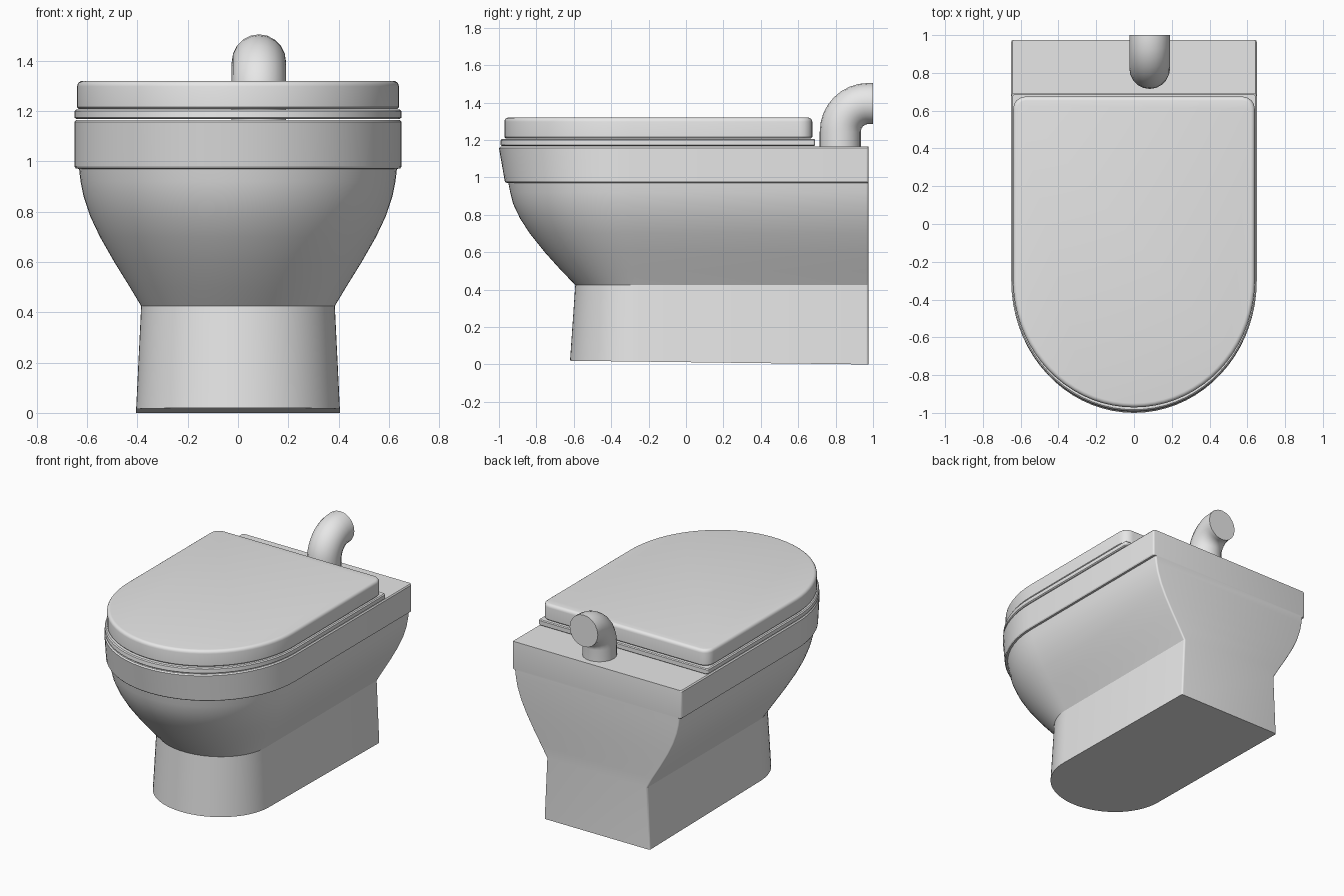
import bpy, bmesh, math
from mathutils import Vector

if "Cube" in bpy.data.objects:
    bpy.data.objects.remove(bpy.data.objects["Cube"])

white = bpy.data.materials.new("white ceramic")
white.diffuse_color = (0.8, 0.8, 0.8, 1)
white.use_nodes = True
white.node_tree.nodes["Principled BSDF"].inputs["Base Color"].default_value = white.diffuse_color


def d_ring(z, w, front, back=0.975, yc=-0.3, r=0.012, n=36, c=4):
    """D-shaped outline: elliptical front, straight sides, rounded back corners."""
    pts = []
    for i in range(n + 1):
        a = math.pi + math.pi * i / n
        pts.append(Vector((w * math.cos(a), yc + (yc - front) * math.sin(a), z)))
    for side, start in ((1, 0), (-1, math.pi / 2)):
        for i in range(c + 1):
            a = start + math.pi / 2 * i / c
            pts.append(Vector((side * (w - r) + r * math.cos(a), back - r + r * math.sin(a), z)))
    return pts


def loft(name, rings, closed=False, angle=25):
    """Skin a stack of rings; cap both ends or join last ring to first."""
    bm = bmesh.new()
    loops = [[bm.verts.new(p) for p in ring] for ring in rings]
    pairs = list(zip(loops, loops[1:])) + ([(loops[-1], loops[0])] if closed else [])
    for a, b in pairs:
        for i in range(len(a)):
            j = (i + 1) % len(a)
            bm.faces.new((a[i], a[j], b[j], b[i]))
    if not closed:
        bm.faces.new(loops[0][::-1])
        bm.faces.new(loops[-1])
    bmesh.ops.recalc_face_normals(bm, faces=bm.faces)
    mesh = bpy.data.meshes.new(name)
    bm.to_mesh(mesh)
    bm.free()
    mesh.materials.append(white)
    obj = bpy.data.objects.new(name, mesh)
    bpy.context.collection.objects.link(obj)
    bpy.ops.object.select_all(action='DESELECT')
    obj.select_set(True)
    bpy.context.view_layer.objects.active = obj
    bpy.ops.object.shade_smooth_by_angle(angle=math.radians(angle))
    return obj


# Pedestal, base rising slightly towards the front
base = d_ring(0, 0.405, -0.62, yc=-0.24)
for p in base:
    p.z = 0.02 * (0.975 - p.y) / 1.6
body = [base, d_ring(0.425, 0.385, -0.592, yc=-0.24)]

# Bowl: height, half width, front
for z, w, f in ((0.5, 0.43, -0.665), (0.6, 0.492, -0.755), (0.7, 0.549, -0.835),
                (0.78, 0.587, -0.887), (0.86, 0.614, -0.925), (0.92, 0.626, -0.94),
                (0.97, 0.632, -0.95)):
    body.append(d_ring(z, w, f, yc=-0.24 - 0.06 * (z - 0.425) / 0.545))

# Rim and hollow inside
body += [d_ring(0.972, 0.645, -0.963), d_ring(0.98, 0.65, -0.969),
         d_ring(1.157, 0.65, -1.0), d_ring(1.165, 0.643, -0.992)]
for z, w, f, b in ((1.165, 0.46, -0.8, 0.5), (1.0, 0.45, -0.78, 0.48),
                   (0.75, 0.36, -0.66, 0.36), (0.55, 0.2, -0.45, 0.1)):
    body.append(d_ring(z, w, f, back=b, r=0.15))
loft("toilet_body", body)

# Seat ring
loft("seat", [d_ring(1.168, 0.643, -0.985, 0.687), d_ring(1.174, 0.65, -0.993, 0.69),
              d_ring(1.2, 0.65, -0.99, 0.69), d_ring(1.206, 0.643, -0.983, 0.685),
              d_ring(1.206, 0.44, -0.77, 0.48, r=0.15),
              d_ring(1.168, 0.44, -0.77, 0.48, r=0.15)], closed=True)

# Lid with softened top edge
lid = [d_ring(1.209, 0.634, -0.964, 0.668, r=0.06), d_ring(1.216, 0.64, -0.971, 0.675, r=0.066)]
for i in range(5):
    a = math.pi / 2 * i / 4
    s = 0.022 * (1 - math.cos(a))
    lid.append(d_ring(1.298 + 0.022 * math.sin(a), 0.64 - s, -0.971 + s, 0.675 - s, r=0.066 - s))
loft("lid", lid, angle=35)

# Water pipe bending backwards
path = [(0.825, 1.15, 0)]
for i in range(9):
    a = math.pi / 2 * i / 8
    path.append((0.975 - 0.15 * math.cos(a), 1.245 + 0.15 * math.sin(a), a))
path.append((1.0, 1.395, math.pi / 2))
pipe = []
for y, z, a in path:
    ring = []
    for k in range(20):
        t = 2 * math.pi * k / 20
        s = 0.11 * math.sin(t)
        ring.append(Vector((0.083 + 0.108 * math.cos(t), y + s * math.cos(a), z - s * math.sin(a))))
    pipe.append(ring)
loft("water_pipe", pipe, angle=35)
